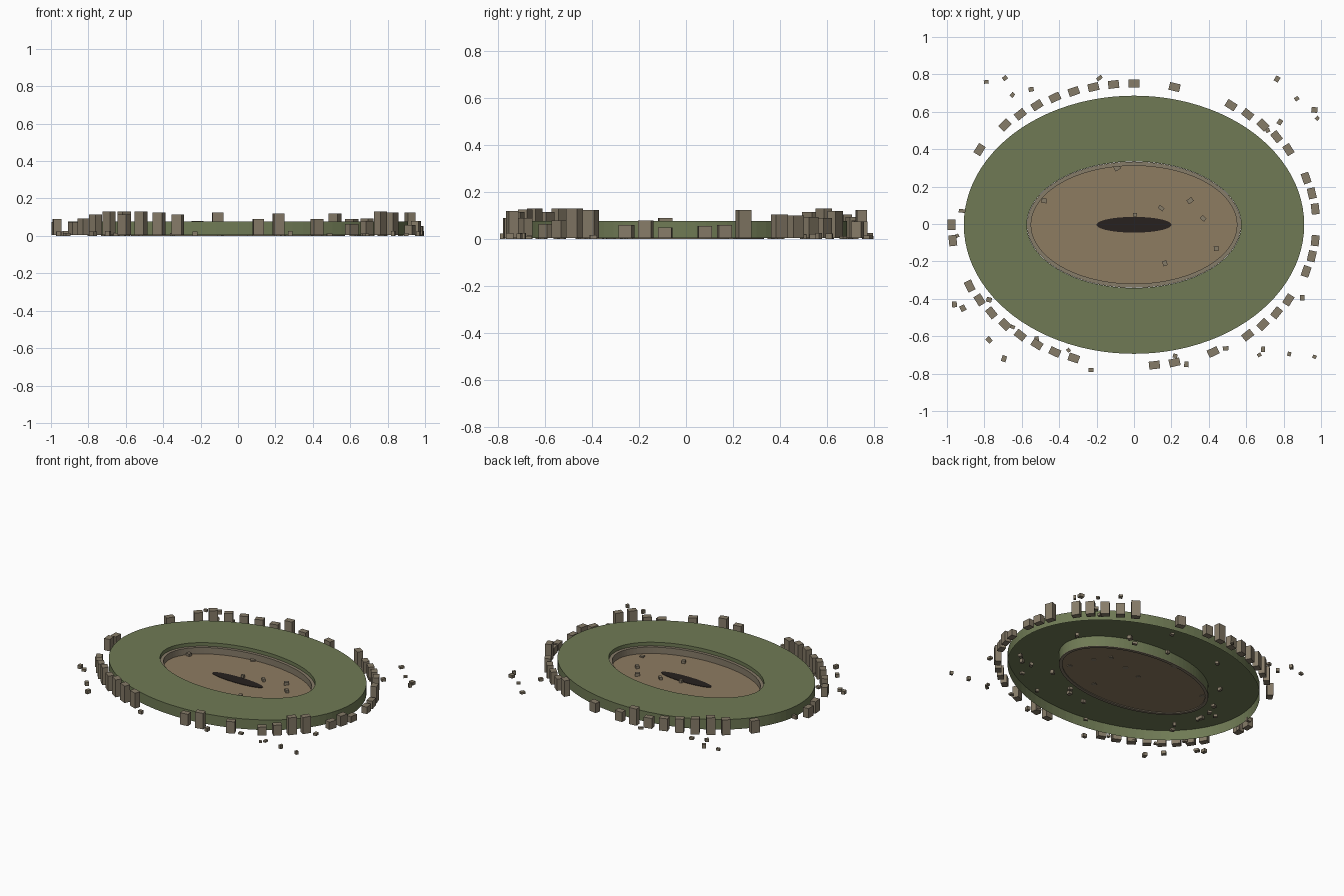
import bpy, bmesh, math, random
from mathutils import Matrix, Vector

if "Cube" in bpy.data.objects:
    bpy.data.objects.remove(bpy.data.objects["Cube"])

random.seed(4)
CY = -0.004   # centre of the ellipses


def material(name, rgb):
    m = bpy.data.materials.new(name)
    m.diffuse_color = (*rgb, 1)
    m.use_nodes = True
    m.node_tree.nodes["Principled BSDF"].inputs["Base Color"].default_value = m.diffuse_color
    return m


grass = material("grass", (0.16, 0.195, 0.09))
stone = material("stone", (0.24, 0.20, 0.14))
earth = material("earth", (0.27, 0.20, 0.12))
shade = material("shade", (0.02, 0.015, 0.013))


def finish(name, bm, mat):
    me = bpy.data.meshes.new(name)
    bm.to_mesh(me)
    bm.free()
    me.materials.append(mat)
    ob = bpy.data.objects.new(name, me)
    bpy.context.collection.objects.link(ob)
    return ob


def ellipse_shell(name, loops, mat, closed=False, cap=False, n=96):
    """Skin a series of ellipses given as (half width, half depth, z)."""
    bm = bmesh.new()
    rings = []
    for a, b, z in loops:
        rings.append([bm.verts.new((a * math.cos(2 * math.pi * i / n),
                                    CY + b * math.sin(2 * math.pi * i / n), z))
                      for i in range(n)])
    pairs = list(zip(rings, rings[1:]))
    if closed:
        pairs.append((rings[-1], rings[0]))
    for r, s in pairs:
        for i in range(n):
            j = (i + 1) % n
            bm.faces.new((r[i], r[j], s[j], s[i]))
    if cap:
        bm.faces.new(rings[-1])
    return finish(name, bm, mat)


def add_box(bm, x, y, z0, size, angle):
    m = (Matrix.Translation((x, y, z0 + size[2] / 2)) @ Matrix.Rotation(angle, 4, 'Z')
         @ Matrix.Diagonal((*size, 1)))
    bmesh.ops.create_cube(bm, size=1, matrix=m)


# Grass bank: top and walls, open underneath
ellipse_shell("grass_bank", [(0.91, 0.69, 0.004), (0.91, 0.69, 0.077),
                             (0.573, 0.338, 0.077), (0.573, 0.338, 0.004)], grass)
# Stone kerb inside the bank
ellipse_shell("stone_kerb", [(0.572, 0.337, 0.0), (0.572, 0.337, 0.052),
                             (0.55, 0.315, 0.052), (0.55, 0.315, 0.0)], stone, closed=True)
# Arena floor and central dark pit
ellipse_shell("arena_floor", [(0.551, 0.316, 0.006)], earth, cap=True)
ellipse_shell("dark_pit", [(0.2, 0.042, 0.006), (0.2, 0.042, 0.009)], shade, cap=True)

# Broken outer wall: surviving piers out of 56 evenly spaced places -> height
piers = {1: .05, 2: .055, 3: .12, 5: .10, 6: .095, 7: .09, 8: .085, 9: .115,
         12: .07, 14: .07, 15: .12, 16: .075, 17: .09, 18: .10, 19: .11,
         20: .125, 21: .11, 23: .09, 28: .07, -1: .045, -2: .075, -3: .055,
         -5: .12, -6: .125, -7: .075, -8: .06, -10: .085, -12: .115, -13: .085,
         -17: .11, -18: .122, -19: .125, -20: .11, -21: .125, -22: .11,
         -23: .09, -24: .07, -27: .085}
bm = bmesh.new()
for k, h in piers.items():
    t = 2 * math.pi * k / 56
    add_box(bm, 0.975 * math.cos(t), CY + 0.755 * math.sin(t), 0.004,
            (0.042, 0.058, h), t)
finish("wall_piers", bm, stone)

# Loose rubble outside the wall
outside = [(-.79, .76), (-.69, .78), (-.65, .69), (-.55, .72), (-.185, .78), (.765, .775),
           (.87, .67), (.965, .61), (.98, .565), (.78, .545), (.715, .50), (.9, -.395),
           (.965, -.71), (.83, -.695), (.67, -.70), (.69, -.67), (.49, -.665), (.28, -.75),
           (.22, -.705), (-.23, -.78), (-.35, -.675), (-.52, -.615), (-.695, -.72),
           (-.775, -.62), (-.65, -.55), (-.915, -.45), (-.96, -.43), (-.775, -.405),
           (-.92, .07), (-.95, -.065)]
# Rubble on the arena floor
inside = [(-.09, .3), (-.48, .125), (.005, .05), (.145, .085), (.3, .125),
          (.37, .03), (.44, -.13), (.165, -.21)]
# Rubble buried beneath the bank
buried = []
for i in range(24):
    t, f = random.uniform(0, 2 * math.pi), random.uniform(0.1, 0.9)
    buried.append(((.58 + .32 * f) * math.cos(t), (.35 + .33 * f) * math.sin(t)))

for name, spots, base in (("outer_rubble", outside, 0.0), ("floor_rubble", inside, 0.002),
                          ("buried_rubble", buried, 0.0)):
    bm = bmesh.new()
    for x, y in spots:
        add_box(bm, x, y, base, (random.uniform(.018, .034), random.uniform(.018, .03),
                                 random.uniform(.012, .026)), random.uniform(0, math.pi))
    finish(name, bm, stone)
